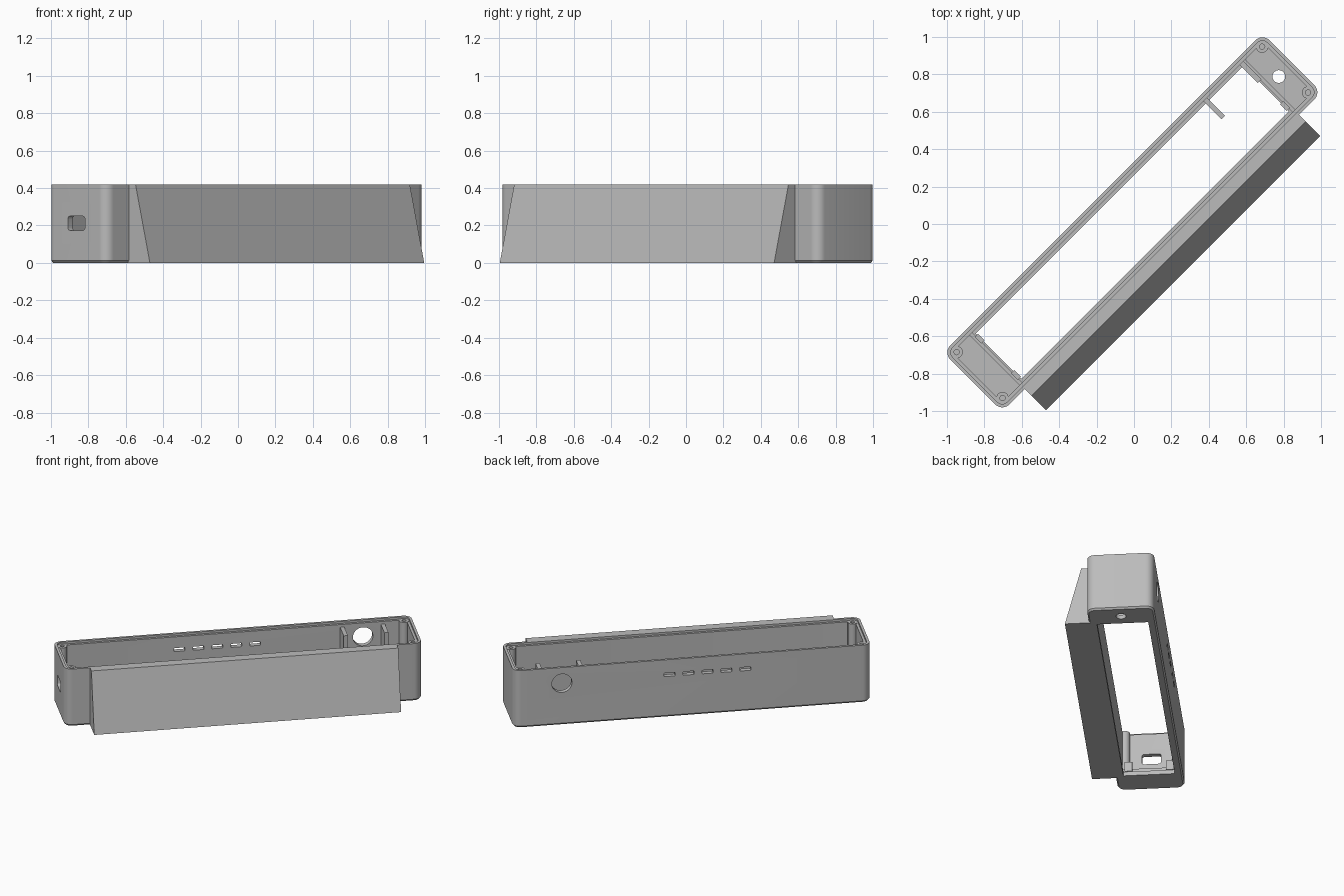
import bpy
import bmesh
import math
from mathutils import Matrix, Vector

cube = bpy.data.objects.get("Cube")
if cube:
    bpy.data.objects.remove(cube, do_unlink=True)

TURN = Matrix.Rotation(math.radians(45), 4, 'Z')   # the case lies diagonally
H = 0.42                                           # case height
U, V0, V1 = 1.207, -0.211, 0.236                   # outer half length, front and back
MID, HALF = (V0 + V1) / 2, (V1 - V0) / 2

grey = bpy.data.materials.new("light grey plastic")
grey.use_nodes = True
GREY = (0.5, 0.5, 0.5, 1)
grey.diffuse_color = GREY
grey.node_tree.nodes["Principled BSDF"].inputs["Base Color"].default_value = GREY


def finish(name, bm, smooth=False):
    """Turn a bmesh into a coloured object in the diagonal frame."""
    bmesh.ops.recalc_face_normals(bm, faces=bm.faces)
    mesh = bpy.data.meshes.new(name)
    bm.to_mesh(mesh)
    bm.free()
    mesh.materials.append(grey)
    obj = bpy.data.objects.new(name, mesh)
    bpy.context.collection.objects.link(obj)
    obj.matrix_world = TURN
    if smooth:
        shade(obj)
    return obj


def shade(obj):
    bpy.ops.object.select_all(action='DESELECT')
    obj.select_set(True)
    bpy.context.view_layer.objects.active = obj
    bpy.ops.object.shade_smooth_by_angle(angle=math.radians(30))


def loft(bm, rings, closed=False):
    """Skin rings of equal point count; closed joins the last to the first."""
    rows = [[bm.verts.new(p) for p in ring] for ring in rings]
    n = len(rows[0])
    pairs = list(zip(rows, rows[1:]))
    if closed:
        pairs.append((rows[-1], rows[0]))
    else:
        bm.faces.new(rows[0])
        bm.faces.new(rows[-1])
    for a, b in pairs:
        for i in range(n):
            j = (i + 1) % n
            bm.faces.new((a[i], a[j], b[j], b[i]))


def rounded(hu, hv, r, seg=8):
    """Rounded rectangle outline centred on the origin."""
    pts = []
    for k, (su, sv) in enumerate(((1, 1), (-1, 1), (-1, -1), (1, -1))):
        for i in range(seg + 1):
            a = math.radians(90 * (k + i / seg))
            pts.append((su * (hu - r) + r * math.cos(a), sv * (hv - r) + r * math.sin(a)))
    return pts


def case_ring(inset_u, inset_v, r, z):
    return [(u, v + MID, z) for u, v in rounded(U - inset_u, HALF - inset_v, r)]


def box(name, u0, u1, v0, v1, z0, z1):
    bm = bmesh.new()
    ring = [(u0, v0), (u1, v0), (u1, v1), (u0, v1)]
    loft(bm, [[(u, v, z) for u, v in ring] for z in (z0, z1)])
    return finish(name, bm)


def cutter(outline, centre, axis, depth):
    """Prism through a wall; axis is the wall's normal direction."""
    bm = bmesh.new()
    place = {'Z': lambda a, b, d: (a, b, d),
             'Y': lambda a, b, d: (a, d, b),
             'X': lambda a, b, d: (d, a, b)}[axis]
    loft(bm, [[Vector(place(a, b, d)) + Vector(centre) for a, b in outline]
              for d in (-depth, depth)])
    obj = finish("cutter", bm)
    obj.hide_render = True
    return obj


# Case: one section swept around, with bottom chamfer, lid rabbet and floor ledge
bm = bmesh.new()
loft(bm, [
    case_ring(0.010, 0.010, 0.044, 0.0),
    case_ring(0.0, 0.0, 0.054, 0.012),
    case_ring(0.0, 0.0, 0.054, H),
    case_ring(0.018, 0.018, 0.036, H),
    case_ring(0.018, 0.018, 0.036, H - 0.015),
    case_ring(0.035, 0.035, 0.02, H - 0.015),
    case_ring(0.035, 0.035, 0.02, 0.03),
    case_ring(0.195, 0.052, 0.004, 0.03),
    case_ring(0.195, 0.052, 0.004, 0.0),
], closed=True)
case = finish("case_shell", bm)

# Openings: cable hole in the floor, round hole, vent slots, socket window
cutters = [
    cutter(rounded(0.034, 0.034, 0.0339), (1.105, 0.01, 0), 'Z', 0.1),
    cutter(rounded(0.068, 0.068, 0.0679), (0.88, V1, 0.305), 'Y', 0.1),
    cutter(rounded(0.064, 0.038, 0.015, 4), (-U, 0.015, 0.212), 'X', 0.1),
]
cutters += [cutter(rounded(0.037, 0.013, 0.004, 2), (-0.36 + 0.128 * i, V1, 0.31), 'Y', 0.1)
            for i in range(5)]
bpy.context.view_layer.objects.active = case
for c in cutters:
    mod = case.modifiers.new("opening", 'BOOLEAN')
    mod.operation, mod.solver, mod.object = 'DIFFERENCE', 'EXACT', c
    bpy.ops.object.modifier_apply(modifier=mod.name)
for c in cutters:
    bpy.data.objects.remove(c, do_unlink=True)
shade(case)

# Sloping front panel
bm = bmesh.new()
section = [(-0.2, 0), (-0.371, 0), (-0.262, H), (-0.2, H)]
loft(bm, [[(u, v, z) for v, z in section] for u in (-1.037, 1.037)])
finish("sloping_front", bm)

# Screw posts in the four corners, with blind holes
for su, end in ((1, "left"), (-1, "right")):
    for v, side in ((V0 + 0.05, "front"), (V1 - 0.05, "back")):
        bm = bmesh.new()
        profile = [(0.033, 0.02), (0.033, H - 0.012), (0.014, H - 0.012), (0.014, 0.25)]
        loft(bm, [[(su * 1.155 + r * math.cos(i * math.tau / 24),
                    v + r * math.sin(i * math.tau / 24), z) for i in range(24)]
                  for r, z in profile])
        finish(f"screw_post_{end}_{side}", bm, True)

# Low ridges on the end floors and their retaining tabs
for su, end in ((1, "left"), (-1, "right")):
    a, b = sorted((su * 1.022, su * 1.042))
    box(f"floor_ridge_{end}", a, b, V0 + 0.03, V1 - 0.03, 0.02, 0.055)
    for v, side in ((-0.125, "front"), (0.15, "back")):
        a, b = sorted((su * 1.005, su * 1.03))
        box(f"retaining_tab_{end}_{side}", a, b, v - 0.025, v + 0.025, 0.03, 0.1)

# Support ribs either side of the round hole
for u, side in ((0.74, "right"), (1.015, "left")):
    box(f"support_rib_{side}", u - 0.014, u + 0.014, 0.065, V1 - 0.03, 0.18, 0.385)
